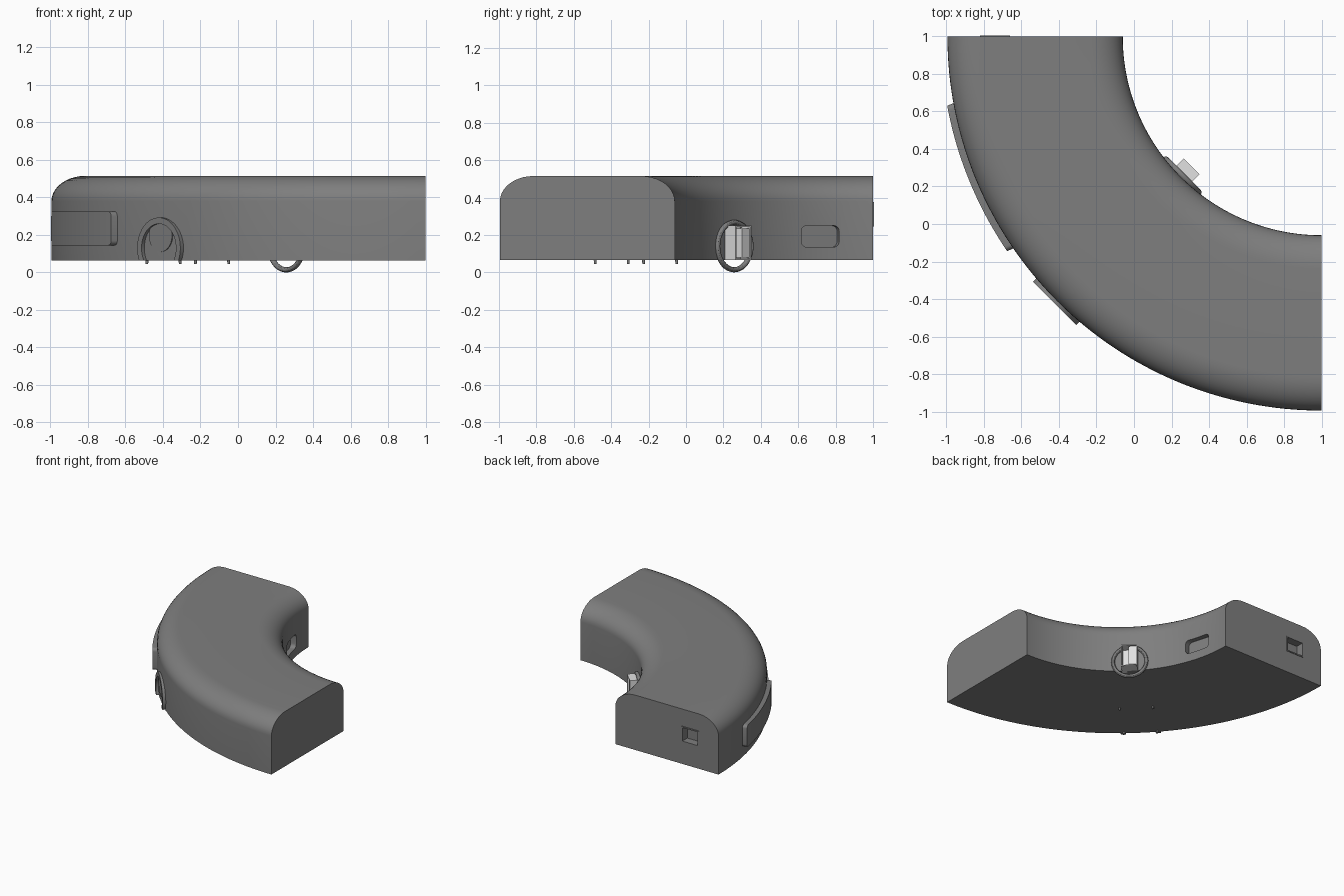
import bpy, bmesh
from math import radians, cos, sin, pi
from mathutils import Matrix

if "Cube" in bpy.data.objects:
    bpy.data.objects.remove(bpy.data.objects["Cube"])


def material(name, value):
    m = bpy.data.materials.new(name)
    m.use_nodes = True
    m.diffuse_color = (value, value, value, 1)
    m.node_tree.nodes["Principled BSDF"].inputs["Base Color"].default_value = (value, value, value, 1)
    return m


GREY = material("mid grey", 0.21)
LIGHT = material("light grey", 0.75)
BOTTOM = 0.065
MID = 225  # direction of the middle of the bend, in degrees


def frame(angle):
    """Local axes at an angle round the bend: x outward, y along the wall, z up."""
    return Matrix.Translation((1, 1, 0)) @ Matrix.Rotation(radians(angle), 4, 'Z')


def finish(name, bm, mat, angle=0):
    bmesh.ops.recalc_face_normals(bm, faces=bm.faces)
    mesh = bpy.data.meshes.new(name)
    bm.to_mesh(mesh)
    bm.free()
    mesh.transform(frame(angle))
    mesh.materials.append(mat)
    ob = bpy.data.objects.new(name, mesh)
    bpy.context.collection.objects.link(ob)
    return ob


def smooth(ob):
    bpy.ops.object.select_all(action='DESELECT')
    ob.select_set(True)
    bpy.context.view_layer.objects.active = ob
    bpy.ops.object.shade_smooth_by_angle(angle=radians(30))


def box(name, angle, r, t, z, mat=GREY, round_corners=0):
    """Box from (min, max) ranges; can round the corners seen from outside."""
    bm = bmesh.new()
    size = [b - a for a, b in (r, t, z)]
    centre = [(a + b) / 2 for a, b in (r, t, z)]
    bmesh.ops.create_cube(bm, size=1, matrix=Matrix.Translation(centre) @ Matrix.Diagonal((*size, 1)))
    if round_corners:
        radial = [e for e in bm.edges if abs(e.verts[0].co.x - e.verts[1].co.x) > 1e-5]
        bmesh.ops.bevel(bm, geom=radial, offset=round_corners, segments=5, profile=0.5, affect='EDGES')
    return finish(name, bm, mat, angle)


def disc(name, angle, r, z, radius, mat=GREY):
    """Round plate facing outward."""
    bm = bmesh.new()
    place = Matrix.Translation(((r[0] + r[1]) / 2, 0, z)) @ Matrix.Rotation(pi / 2, 4, 'Y')
    bmesh.ops.create_cone(bm, cap_ends=True, segments=48, radius1=radius, radius2=radius,
                          depth=r[1] - r[0], matrix=place)
    return finish(name, bm, mat, angle)


def sweep(name, profile, start, end, steps):
    """Sweep a closed (radius, height) outline round the bend."""
    bm = bmesh.new()
    face = bm.faces.new([bm.verts.new((r, 0, z)) for r, z in profile])
    closed = end - start == 360
    bmesh.ops.spin(bm, geom=[face, *face.edges, *face.verts], cent=(0, 0, 0), axis=(0, 0, 1),
                   angle=radians(end - start), steps=steps, use_duplicate=False)
    if closed:
        bmesh.ops.remove_doubles(bm, verts=bm.verts, dist=1e-4)
    bmesh.ops.rotate(bm, verts=bm.verts, matrix=Matrix.Rotation(radians(start), 3, 'Z'))
    return finish(name, bm, GREY)


def boolean(ob, cutter, operation='DIFFERENCE'):
    mod = ob.modifiers.new("cut", 'BOOLEAN')
    mod.operation, mod.object, mod.solver = operation, cutter, 'EXACT'
    bpy.context.view_layer.objects.active = ob
    bpy.ops.object.select_all(action='DESELECT')
    ob.select_set(True)
    bpy.ops.object.modifier_apply(modifier=mod.name)
    bpy.data.objects.remove(cutter)


# Curved body with softly rounded top edges
inner, outer, top, rw, rh = 1.06, 1.995, 0.515, 0.18, 0.135
arc = [radians(i * 9) for i in range(11)]
profile = [(inner, BOTTOM), (outer, BOTTOM)]
profile += [(outer - rw + rw * cos(a), top - rh + rh * sin(a)) for a in arc]
profile += [(inner + rw - rw * cos(a), top - rh + rh * sin(a)) for a in reversed(arc)]
body = sweep("body", profile, 180, 270, 64)

# Recessed slot in the inner wall and socket in the back end
boolean(body, box("slot_cutter", 195.5, (1.0, 1.10), (-0.105, 0.105), (0.135, 0.25), round_corners=0.03))
boolean(body, box("socket_cutter", 180, (1.67, 1.81), (-0.2, 0.06), (0.255, 0.365)))
smooth(body)

# Thin frame round the socket
rim = box("socket_frame", 180, (1.66, 1.82), (-0.005, 0.01), (0.245, 0.375))
boolean(rim, box("rim_cutter", 180, (1.67, 1.81), (-0.1, 0.1), (0.255, 0.365)))

# Long rounded plate hugging the outer wall
plate = sweep("side_plate", [(1.97, 0.1), (2.03, 0.1), (2.03, 0.4), (1.97, 0.4)], 185, 220, 40)
boolean(plate, box("plate_shape", 202.4, (1.8, 2.2), (-0.419, 0.419), (0.145, 0.325), round_corners=0.025),
        'INTERSECT')
smooth(plate)

# Arched ring on the outer wall, cut off level with the underside
ring = disc("outer_ring", MID, (1.97, 2.012), 0.13, 0.163)
boolean(ring, disc("ring_hole", MID, (1.9, 2.1), 0.13, 0.13))
boolean(ring, box("ring_trim", MID, (1.9, 2.1), (-0.3, 0.3), (-0.2, BOTTOM)))
smooth(ring)
button = disc("outer_button", MID, (1.985, 1.999), 0.197, 0.087)
smooth(button)

# Round collar on the inner wall
bm = bmesh.new()
bmesh.ops.create_circle(bm, segments=12, radius=0.014, matrix=Matrix.Translation((1.05, 0, 0.266))
                        @ Matrix.Diagonal((1.1, 1, 1, 1)) @ Matrix.Rotation(pi / 2, 4, 'X'))
bmesh.ops.spin(bm, geom=bm.verts[:] + bm.edges[:], cent=(1.05, 0, 0.14), axis=(1, 0, 0),
               angle=2 * pi, steps=48)
bmesh.ops.remove_doubles(bm, verts=bm.verts, dist=1e-4)
smooth(finish("inner_collar", bm, GREY, MID))

# Hollow plug with a tongue inside
shell = box("plug_shell", MID, (0.98, 1.09), (-0.06, 0.06), (0.065, 0.25), LIGHT)
boolean(shell, box("shell_cutter", MID, (0.9, 1.055), (-0.052, 0.052), (0.073, 0.242), LIGHT))
box("plug_tongue", MID, (0.985, 1.07), (-0.052, 0.005), (0.08, 0.235), LIGHT)

# Small pins under the body
for r in (1.61, 1.976):
    for side in (-1, 1):
        bm = bmesh.new()
        bmesh.ops.create_cone(bm, cap_ends=True, segments=12, radius1=0.007, radius2=0.009, depth=0.04,
                              matrix=Matrix.Translation((r, side * 0.125, 0.065)))
        smooth(finish("bottom_pin", bm, GREY, MID))
